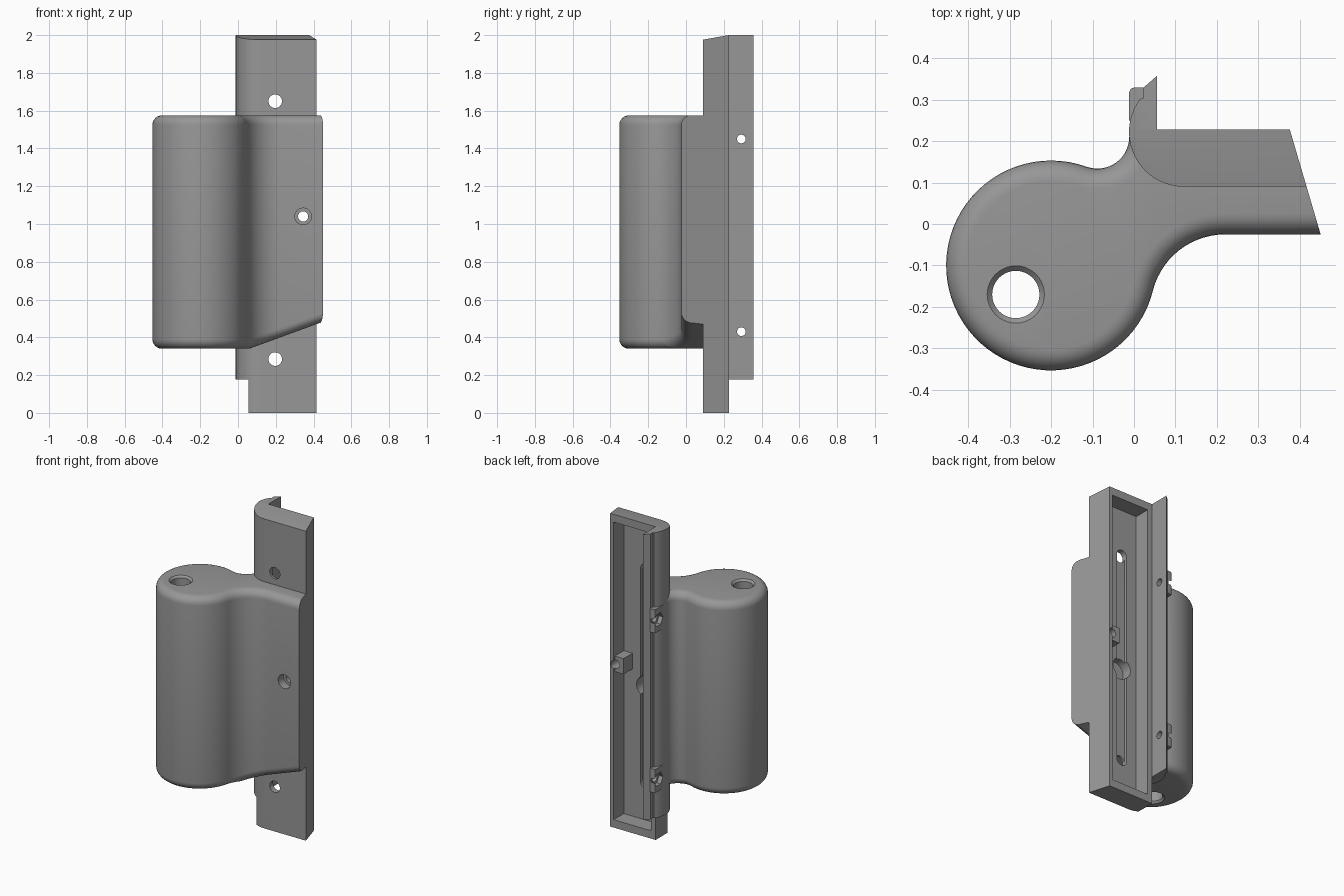
import bpy, bmesh, math
from mathutils import Vector

if "Cube" in bpy.data.objects:
    bpy.data.objects.remove(bpy.data.objects["Cube"])

GREY = bpy.data.materials.new("mid_grey")
GREY.diffuse_color = (0.31, 0.31, 0.31, 1)
GREY.use_nodes = True
GREY.node_tree.nodes["Principled BSDF"].inputs["Base Color"].default_value = GREY.diffuse_color


def finish(name, bm):
    bmesh.ops.recalc_face_normals(bm, faces=bm.faces[:])
    me = bpy.data.meshes.new(name)
    bm.to_mesh(me)
    bm.free()
    me.materials.append(GREY)
    ob = bpy.data.objects.new(name, me)
    bpy.context.collection.objects.link(ob)
    return ob


def loft(bm, rings):
    """Skin a list of equal-length point rings and cap both ends."""
    vs = [[bm.verts.new(p) for p in ring] for ring in rings]
    n = len(vs[0])
    for a, b in zip(vs, vs[1:]):
        for i in range(n):
            j = (i + 1) % n
            bm.faces.new((a[i], a[j], b[j], b[i]))
    bm.faces.new(vs[0])
    bm.faces.new(vs[-1])


def prism(name, pts, axis, lo, hi):
    """Extrude a 2D outline along an axis: z uses (x,y), y uses (x,z), x uses (y,z)."""
    place = {'z': lambda u, v, w: (u, v, w),
             'y': lambda u, v, w: (u, w, v),
             'x': lambda u, v, w: (w, u, v)}[axis]
    bm = bmesh.new()
    loft(bm, [[place(u, v, w) for u, v in pts] for w in (lo, hi)])
    return finish(name, bm)


def arc(cx, cy, r, a0, a1, n):
    return [(cx + r * math.cos(math.radians(a0 + (a1 - a0) * i / n)),
             cy + r * math.sin(math.radians(a0 + (a1 - a0) * i / n)))
            for i in range(n + 1)]


def circle(cx, cy, r, n=32, start=0):
    return arc(cx, cy, r, start, start + 360, n)[:-1]


def rect(x0, x1, y0, y1):
    return [(x0, y0), (x1, y0), (x1, y1), (x0, y1)]


def boolean(target, tool, op):
    m = target.modifiers.new(op, 'BOOLEAN')
    m.operation, m.solver, m.object = op, 'EXACT', tool
    bpy.context.view_layer.objects.active = target
    bpy.ops.object.modifier_apply(modifier=m.name)
    bpy.data.objects.remove(tool, do_unlink=True)


def cut(target, *args):
    boolean(target, prism("cutter", *args), 'DIFFERENCE')


def slant(y):
    """x of the slanted right side."""
    return 0.375 + (0.23 - y) * 0.294


# Grip outline, offset inward by d so the rims can be rounded
def grip_outline(d):
    front = -0.025 + d
    pts = [(slant(0.11), 0.11), (slant(front), front)]
    pts += arc(0.22, -0.205, 0.18 + d, 90, 166, 14)
    pts += arc(-0.2, -0.1, 0.253 - d, -14, -289.9, 56)[1:]
    pts += arc(-0.088, 0.21, 0.0764 + d, 250.1, 360, 14)[1:]
    pts += [(0.07, 0.212), (0.12, 0.11)]
    return pts


# Handle grip with rounded top and bottom rims and a rising lower right edge
Z0, Z1, R, STEPS = 0.34, 1.575, 0.05, 6
bm = bmesh.new()
rings = []
for i in range(STEPS + 1):
    t = math.pi / 2 * i / STEPS
    d, h = R * (1 - math.sin(t)), R * (1 - math.cos(t))
    rings.append([(x, y, Z0 + h) for x, y in grip_outline(d)])
for i in range(STEPS + 1):
    t = math.pi / 2 * i / STEPS
    d, h = R * (1 - math.cos(t)), R * (1 - math.sin(t))
    rings.append([(x, y, Z1 - h) for x, y in grip_outline(d)])
loft(bm, rings)
KINK = 0.06
bmesh.ops.bisect_plane(bm, geom=bm.verts[:] + bm.edges[:] + bm.faces[:],
                       plane_co=(KINK, 0, 0), plane_no=(1, 0, 0))
for v in bm.verts:
    if v.co.z < 0.8 and v.co.x > KINK:
        v.co.z += (v.co.x - KINK) * 0.365
grip = finish("grip", bm)

# Mounting plate with rounded left side and rear flange
outline = [(slant(0.09), 0.09), (slant(0.228), 0.228), (0.055, 0.228),
           (0.055, 0.357), (0.022, 0.328), (0.022, 0.303)]
outline += arc(0.12, 0.222, 0.132, 143, 270, 20)
body = prism("plate_with_grip", outline, 'z', 0, 2)
cut(body, [(0, 1.96), (0.3, 2.013), (0.3, 2.1), (0, 2.1)], 'x', -0.2, 0.6)
cut(body, rect(-0.2, 0.055, -0.1, 0.178), 'y', 0, 0.5)
boolean(body, grip, 'UNION')

# Rear tray, long slot and keyhole
cut(body, rect(0.088, 0.352, 0.05, 1.95), 'y', 0.125, 0.4)
SX, SR, SLOT = 0.197, 0.036, (0.285, 1.65)
cut(body, arc(SX, SLOT[1], SR, 0, 180, 16) + arc(SX, SLOT[0], SR, 180, 360, 16),
    'y', 0.105, 0.3)
cut(body, circle(SX, 0.9, 0.065), 'y', 0.06, 0.3)

# Screw boss inside the tray
boolean(body, prism("boss", rect(0.29, 0.362, 0.99, 1.09), 'y', 0.11, 0.215), 'UNION')

# Nut holders on the flange
for z in (0.43, 1.45):
    profile = [(0.03, 0.25), (0.03, 0.329), (0.0, 0.329), (-0.008, 0.326),
               (-0.012, 0.317), (-0.012, 0.25)]
    boolean(body, prism("nut_holder", profile, 'z', z - 0.075, z + 0.075), 'UNION')
    cut(body, circle(0.293, z, 0.043, 6), 'x', -0.1, 0.016)
    cut(body, circle(0.293, z, 0.023, 24), 'x', -0.1, 0.2)

# Screw holes through the front
for z in SLOT:
    cut(body, circle(SX, z, SR), 'y', -0.005, 0.3)
cut(body, circle(0.345, 1.04, 0.027), 'y', -0.2, 0.4)
cut(body, circle(0.345, 1.04, 0.044), 'y', -0.2, 0.03)

# Pin hole down the grip with chamfered ends
PX, PY = -0.285, -0.17
cut(body, circle(PX, PY, 0.057, 40), 'z', 0.1, 1.8)
for z, s in ((Z1, 1), (Z0, -1)):
    bm = bmesh.new()
    loft(bm, [[(x, y, z + s * h) for x, y in circle(PX, PY, r, 40)]
              for h, r in ((-0.014, 0.055), (0.01, 0.079))])
    boolean(body, finish("chamfer", bm), 'DIFFERENCE')

# Smooth shading with sharp edges kept
bpy.ops.object.select_all(action='DESELECT')
body.select_set(True)
bpy.context.view_layer.objects.active = body
bpy.ops.object.shade_smooth_by_angle(angle=math.radians(30))
